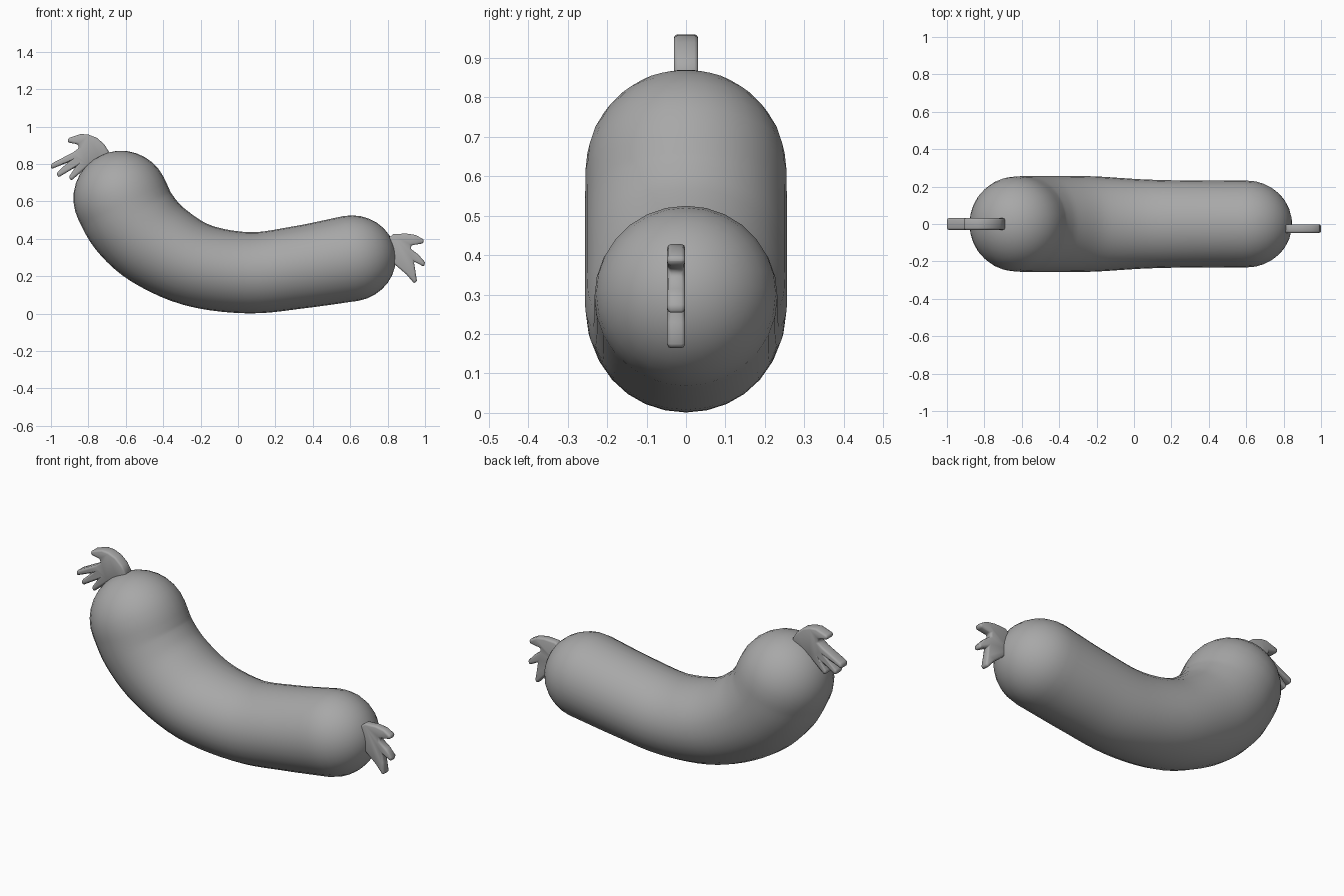
import bpy, bmesh
from math import sin, cos, pi
from mathutils import Vector

if "Cube" in bpy.data.objects:
    bpy.data.objects.remove(bpy.data.objects["Cube"])

SIDES, STEPS, CAP = 28, 5, 8

grey = bpy.data.materials.new("dark_grey")
grey.diffuse_color = (0.39, 0.39, 0.39, 1)
grey.use_nodes = True
grey.node_tree.nodes["Principled BSDF"].inputs["Base Color"].default_value = grey.diffuse_color

# Centre line stations: x, z, radius in the bend plane, radius across (y)
stations = [Vector(p) for p in (
    (-0.625, 0.615, 0.255, 0.255), (-0.56, 0.495, 0.252, 0.256),
    (-0.435, 0.372, 0.242, 0.256), (-0.22, 0.26, 0.225, 0.255),
    (0.06, 0.218, 0.217, 0.238), (0.33, 0.248, 0.221, 0.232),
    (0.605, 0.295, 0.23, 0.232))]


def smooth_path(pts):
    ext = [2 * pts[0] - pts[1]] + pts + [2 * pts[-1] - pts[-2]]
    out = []
    for a, b, c, d in zip(ext, ext[1:], ext[2:], ext[3:]):
        for i in range(STEPS):
            t = i / STEPS
            out.append(0.5 * (2 * b + (c - a) * t + (2 * a - 5 * b + 4 * c - d) * t * t
                              + (3 * b - a - 3 * c + d) * t ** 3))
    return out + [pts[-1]]


def finish(bm, name):
    bmesh.ops.recalc_face_normals(bm, faces=bm.faces)
    me = bpy.data.meshes.new(name)
    bm.to_mesh(me)
    bm.free()
    me.materials.append(grey)
    ob = bpy.data.objects.new(name, me)
    bpy.context.collection.objects.link(ob)
    return ob


def smooth(ob, angle):
    bpy.ops.object.select_all(action='DESELECT')
    ob.select_set(True)
    bpy.context.view_layer.objects.active = ob
    bpy.ops.object.shade_smooth_by_angle(angle=angle)


# Sausage body: swept rings with domed ends
path = smooth_path(stations)
rings = []
for i, p in enumerate(path):
    d = path[min(i + 1, len(path) - 1)] - path[max(i - 1, 0)]
    t = Vector((d.x, 0, d.y)).normalized()
    rings.append((Vector((p.x, 0, p.y)), t, p.z, p.w))


def dome(ring, sign):
    c, t, r, w = ring
    length = 0.256 if sign < 0 else 0.24
    return [(c + t * sign * length * sin(a), t, r * cos(a), w * cos(a))
            for a in (k / CAP * pi / 2 for k in range(1, CAP))], c + t * sign * length


start, tip_a = dome(rings[0], -1)
end, tip_b = dome(rings[-1], 1)
rings = start[::-1] + rings + end

bm = bmesh.new()
loops = []
for c, t, r, w in rings:
    n = Vector((-t.z, 0, t.x))
    loops.append([bm.verts.new(c + n * r * cos(a) + Vector((0, w * sin(a), 0)))
                  for a in (2 * pi * k / SIDES for k in range(SIDES))])
for la, lb in zip(loops, loops[1:]):
    for k in range(SIDES):
        j = (k + 1) % SIDES
        bm.faces.new((la[k], la[j], lb[j], lb[k]))
for tip, loop in ((tip_a, loops[0]), (tip_b, loops[-1])):
    v = bm.verts.new(tip)
    for k in range(SIDES):
        bm.faces.new((v, loop[k], loop[(k + 1) % SIDES]))
smooth(finish(bm, "sausage_body"), 1.0)


# Twisted casing ends: flat fans with rounded edges
def casing_end(name, outline, y0, y1):
    bm = bmesh.new()
    face = bm.faces.new([bm.verts.new((x, y0, z)) for x, z in outline])
    ext = bmesh.ops.extrude_face_region(bm, geom=[face])
    for v in ext["geom"]:
        if isinstance(v, bmesh.types.BMVert):
            v.co.y = y1
    ob = finish(bm, name)
    bev = ob.modifiers.new("round", 'BEVEL')
    bev.width, bev.segments, bev.angle_limit = 0.01, 2, 1.0
    smooth(ob, pi)


casing_end("left_casing_end", [
    (-0.69, 0.865), (-0.715, 0.905), (-0.755, 0.94), (-0.80, 0.957), (-0.84, 0.96),
    (-0.91, 0.937), (-0.91, 0.915), (-0.855, 0.905), (-0.85, 0.885), (-0.88, 0.863),
    (-1.0, 0.80), (-1.0, 0.772), (-0.91, 0.808), (-0.97, 0.752), (-0.962, 0.727),
    (-0.87, 0.782), (-0.905, 0.73), (-0.892, 0.71), (-0.80, 0.79), (-0.72, 0.80)],
    -0.031, 0.031)
casing_end("right_casing_end", [
    (0.80, 0.40), (0.83, 0.425), (0.90, 0.428), (0.95, 0.42), (0.995, 0.395),
    (0.99, 0.375), (0.925, 0.365), (0.925, 0.345), (0.965, 0.315), (1.0, 0.275),
    (0.995, 0.25), (0.94, 0.28), (0.948, 0.23), (0.957, 0.175), (0.943, 0.16),
    (0.90, 0.21), (0.835, 0.265), (0.80, 0.30)],
    -0.048, -0.002)
